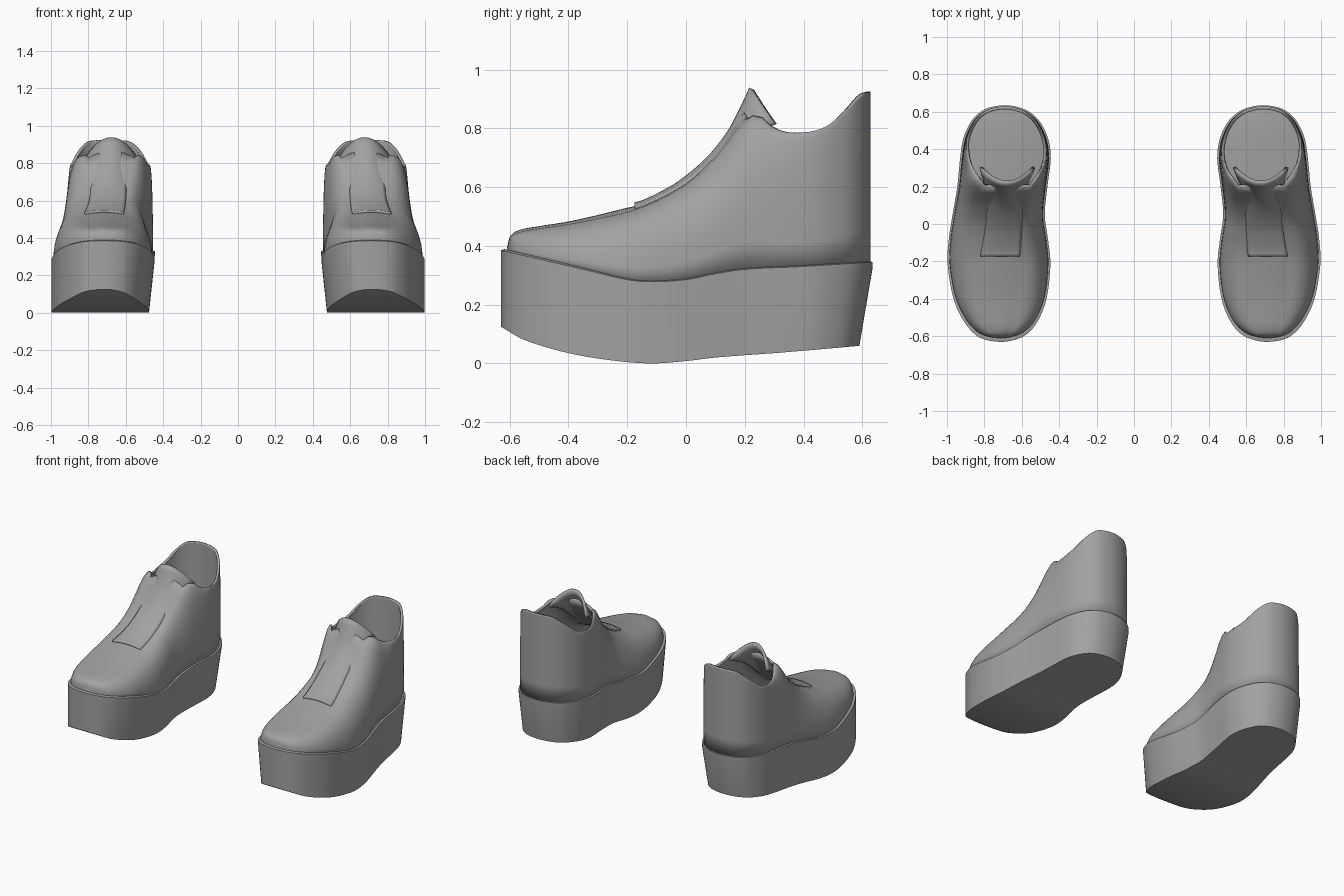
import bpy, bmesh, math

if "Cube" in bpy.data.objects:
    bpy.data.objects.remove(bpy.data.objects["Cube"])

grey = bpy.data.materials.new("mid_grey")
grey.diffuse_color = (0.36, 0.36, 0.36, 1)
grey.use_nodes = True
grey.node_tree.nodes["Principled BSDF"].inputs["Base Color"].default_value = grey.diffuse_color


def curve(pts):
    """Smooth function y -> value through a few points."""
    n = len(pts)

    def slope(i):
        a, b = pts[max(i - 1, 0)], pts[min(i + 1, n - 1)]
        return (b[1] - a[1]) / (b[0] - a[0])

    def f(y):
        if y <= pts[0][0]:
            return pts[0][1]
        if y >= pts[-1][0]:
            return pts[-1][1]
        i = max(k for k in range(n - 1) if pts[k][0] <= y)
        (y0, v0), (y1, v1) = pts[i], pts[i + 1]
        h = y1 - y0
        t = (y - y0) / h
        return ((2*t**3 - 3*t*t + 1) * v0 + (t**3 - 2*t*t + t) * h * slope(i)
                + (3*t*t - 2*t**3) * v1 + (t**3 - t*t) * h * slope(i + 1))
    return f


# Footprint rows from toe to heel: y, inner x, outer x
ROWS = [(-.63, .71, .71), (-.62, .64, .79), (-.59, .575, .85), (-.52, .515, .91),
        (-.4, .468, .965), (-.22, .447, .996), (-.08, .46, .99), (.05, .477, .97),
        (.2, .463, .945), (.35, .445, .93), (.46, .46, .912), (.55, .505, .87),
        (.6, .56, .82), (.625, .62, .765), (.635, .69, .69)]


def stations(steps=5):
    flip = lambda r: (r[0], r[2], r[1])
    p = [flip(ROWS[1])] + ROWS + [flip(ROWS[-2])]
    out = []
    for i in range(1, len(p) - 2):
        for k in range(steps):
            t = k / steps
            out.append(tuple(0.5 * (2*b + (c - a)*t + (2*a - 5*b + 4*c - d)*t*t
                                    + (3*b - a - 3*c + d)*t**3)
                             for a, b, c, d in zip(p[i-1], p[i], p[i+1], p[i+2])))
    return out + [ROWS[-1]]


def loft(name, sections, closed=False, keep=lambda i, j: True, thickness=0):
    """Skin a row of sections, then mirror it for the other foot."""
    bm = bmesh.new()
    vs = [[bm.verts.new(p) for p in s] for s in sections]
    n = len(vs[0])
    for i in range(len(vs) - 1):
        for j in range(n if closed else n - 1):
            k = (j + 1) % n
            if keep(i, j):
                bm.faces.new((vs[i][j], vs[i+1][j], vs[i+1][k], vs[i][k]))
    bmesh.ops.remove_doubles(bm, verts=bm.verts, dist=0.0005)
    bmesh.ops.delete(bm, geom=[v for v in bm.verts if not v.link_faces], context='VERTS')
    me = bpy.data.meshes.new(name)
    bm.to_mesh(me)
    bm.free()
    me.materials.append(grey)
    ob = bpy.data.objects.new(name, me)
    bpy.context.collection.objects.link(ob)
    bpy.ops.object.select_all(action='DESELECT')
    ob.select_set(True)
    bpy.context.view_layer.objects.active = ob
    bpy.ops.object.shade_smooth_by_angle(angle=math.radians(40))
    if thickness:
        m = ob.modifiers.new("thickness", 'SOLIDIFY')
        m.thickness, m.offset = thickness, -1
    m = ob.modifiers.new("other_foot", 'MIRROR')
    m.use_mirror_merge = False
    return ob


sole_top = curve([(-.63, .385), (-.5, .355), (-.35, .32), (-.2, .285), (-.12, .278),
                  (0, .285), (.1, .305), (.2, .32), (.4, .33), (.635, .345)])
sole_bottom = curve([(-.63, .125), (-.55, .08), (-.4, .035), (-.25, .01), (-.12, 0),
                     (0, .008), (.1, .02), (.3, .035), (.5, .05), (.635, .06)])
tongue_ridge = curve([(-.2, .545), (-.15, .555), (-.05, .605), (0, .64), (.05, .682),
                      (.1, .735), (.15, .805), (.2, .905), (.22, .95)])
upper_ridge = curve([(-.61, .39), (-.6, .43), (-.57, .453), (-.5, .467), (-.4, .483),
                     (-.3, .505), (-.2, .53), (-.15, .542), (-.05, .59), (0, .622),
                     (.05, .665), (.1, .715), (.15, .785), (.2, .87)])
upper_edge = curve([(-.61, .385), (-.6, .425), (-.57, .446), (-.5, .46), (-.4, .475),
                    (-.3, .495), (-.16, .53), (0, .612), (.1, .705), (.15, .768),
                    (.19, .82), (.22, .843), (.26, .838), (.3, .802), (.37, .785),
                    (.47, .803), (.55, .868), (.6, .915), (.63, .925)])
throat_width = curve([(-.6, .4), (-.16, .4), (0, .38), (.1, .4), (.2, .53), (.26, .68),
                      (.32, .83), (.37, .9), (.45, .95), (.62, .97)])
throat_shift = curve([(-.4, 0), (-.16, -.01), (0, -.03), (.2, -.027), (.35, -.008), (.45, 0)])

# Platform sole: walls, narrow top rim, heel tucked in below
sections = []
for y, xi, xo in stations():
    c, h = (xi + xo) / 2, (xo - xi) / 2
    zt, zb = sole_top(y), sole_bottom(y)
    yb = y - .045 * max(0, (y - .3) / .335) ** 1.5
    bi = xi + .028 * min(1, h / .2)
    bo = max(xo - .012 * max(0, min(1, y / .3)) * min(1, h / .2), bi)
    sections.append([(bo, yb, zb), (xo, y, zt - .02), (xo, y, zt),
                     (c + h*.95, y*.98, zt + .004), (c - h*.95, y*.98, zt + .004),
                     (xi, y, zt), (xi, y, zt - .02), (bi, yb, zb)])
loft("platform_sole", sections, closed=True)

# Upper: two side walls joined over the toe and instep, open at the collar
SIDE, MID = 10, 8
sections, ys = [], []
for y, xi, xo in stations():
    y *= .968 if y < 0 else .99
    c, h = (xi + xo) / 2, (xo - xi) / 2 * .962
    tc, tw = c + throat_shift(y) * min(1, h / .2), h * throat_width(y)
    zb = sole_top(y) - .005
    zt = max(upper_edge(y), zb + .005)
    zr = max(upper_ridge(y), zt)

    def side(sgn):
        out = []
        for k in range(SIDE + 1):
            a = k / SIDE * math.pi / 2
            ca, sa = max(math.cos(a), 0) ** .88, math.sin(a) ** .88
            x0, x1 = c + sgn * h, tc + sgn * tw
            out.append((x1 + (x0 - x1) * ca, y, zb + (zt - zb) * sa))
        return out
    mid = [(tc + tw * u, y, zt + (zr - zt) * (1 - u*u))
           for u in (1 - 2 * k / MID for k in range(1, MID))]
    sections.append(side(1) + mid + side(-1)[::-1])
    ys.append(y)
loft("shoe_upper", sections, thickness=.016,
     keep=lambda i, j: ys[i + 1] < .2 or not SIDE <= j < SIDE + MID)

# Tongue: raised curved strip whose top corners sweep back to the collar
center = curve([(-.17, .715), (0, .695), (.1, .69), (.22, .677)])
half = curve([(-.17, .106), (0, .097), (.1, .097), (.16, .115), (.22, .152)])
drop = curve([(-.17, .012), (0, .02), (.1, .025), (.16, .045), (.22, .125)])
sections = []
for i in range(25):
    s = i / 24
    y = -.175 + .39 * s
    sections.append([(center(y) + half(y) * u, y + .085 * s**5 * u*u,
                      tongue_ridge(y) - drop(y) * u*u)
                     for u in (1 - k / 6 for k in range(13))])
loft("tongue", sections, thickness=.018)
